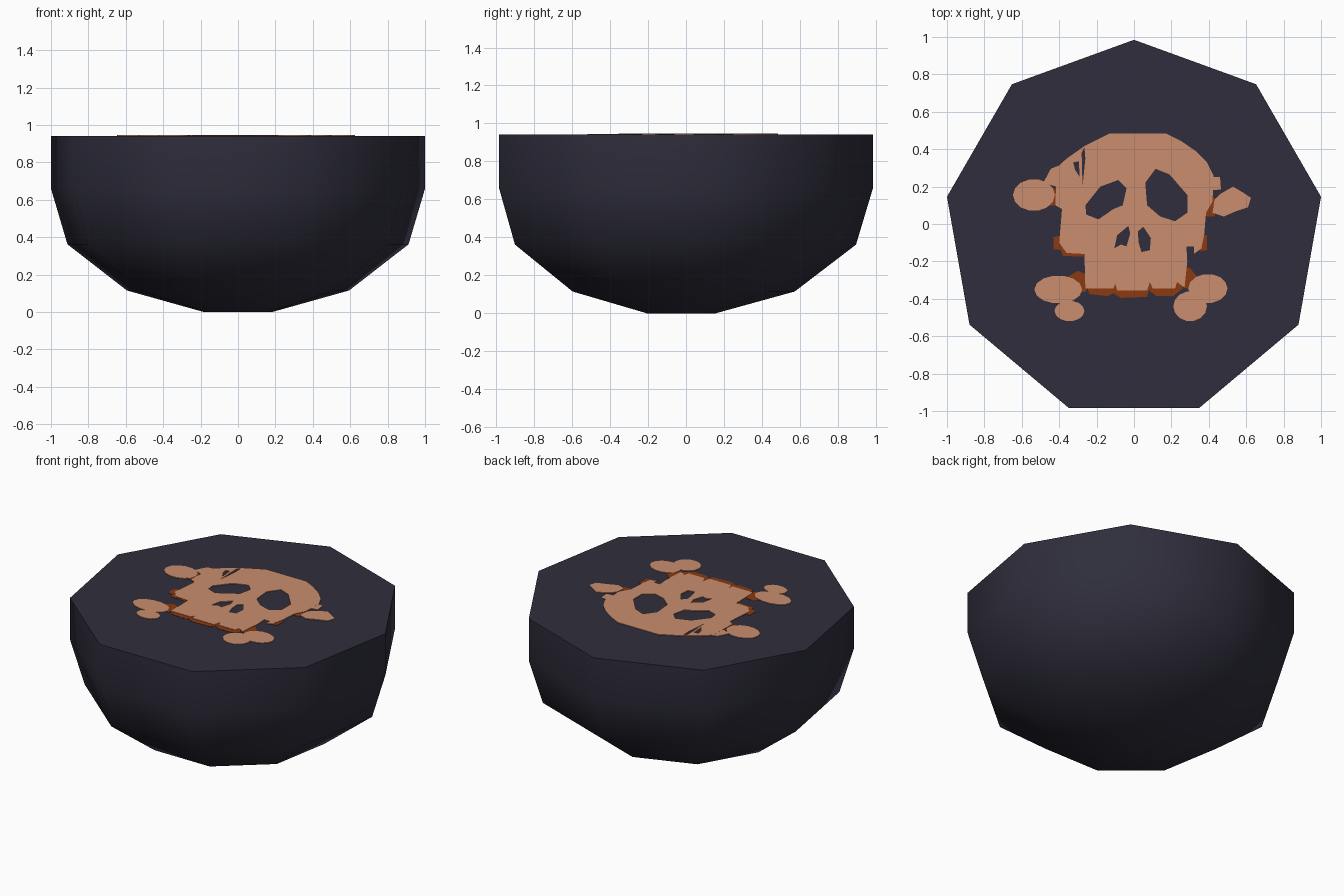
import bpy, bmesh, math

TOP = 0.942


def material(name, rgb):
    m = bpy.data.materials.new(name)
    m.diffuse_color = (*rgb, 1)
    return m


DARK = material("dark slate", (0.028, 0.027, 0.045))
BONE = material("tan bone", (0.59, 0.27, 0.156))
BROWN = material("rust brown", (0.258, 0.042, 0.005))


def plate(name, loops, mat, lift):
    """Thin filled plate on the flat top; loops inside others become holes."""
    cu = bpy.data.curves.new(name, 'CURVE')
    cu.dimensions = '2D'
    cu.fill_mode = 'BOTH'
    cu.extrude = lift / 2
    for pts in loops:
        s = cu.splines.new('POLY')
        s.points.add(len(pts) - 1)
        for p, (x, y) in zip(s.points, pts):
            p.co = (x, y, 0, 1)
        s.use_cyclic_u = True
    ob = bpy.data.objects.new(name, cu)
    ob.location.z = TOP + lift / 2
    bpy.context.collection.objects.link(ob)
    bpy.ops.object.select_all(action='DESELECT')
    ob.select_set(True)
    bpy.context.view_layer.objects.active = ob
    bpy.ops.object.convert(target='MESH')
    ob = bpy.context.object
    ob.data.materials.clear()
    ob.data.materials.append(mat)
    return ob


def oval(cx, cy, rx, ry, n=14):
    return [(cx + rx * math.cos(2 * math.pi * i / n),
             cy + ry * math.sin(2 * math.pi * i / n)) for i in range(n)]


# Nine-sided half-ball body: (radius, height) rings from the bottom up
profile = [(0.186, 0), (0.603, 0.115), (0.926, 0.362), (1.0154, 0.66), (1.0154, TOP)]
bm = bmesh.new()
rings = []
for r, z in profile:
    rings.append([bm.verts.new((r * math.sin(math.radians(40 * i)),
                                r * math.cos(math.radians(40 * i)) - 0.0306, z))
                  for i in range(9)])
for a, b in zip(rings, rings[1:]):
    for i in range(9):
        j = (i + 1) % 9
        bm.faces.new((a[i], a[j], b[j], b[i]))
bm.faces.new(rings[0])
bm.faces.new(rings[-1])
bmesh.ops.recalc_face_normals(bm, faces=bm.faces)
me = bpy.data.meshes.new("half_ball_body")
bm.to_mesh(me)
bm.free()
body = bpy.data.objects.new("half_ball_body", me)
me.materials.append(DARK)
bpy.context.collection.objects.link(body)
bpy.context.view_layer.objects.active = body
body.select_set(True)
bpy.ops.object.shade_smooth_by_angle(angle=math.radians(60))

# Skull emblem with eye, nose and crack openings
skull = [(-0.13, 0.485), (0.17, 0.485), (0.25, 0.445), (0.33, 0.39), (0.39, 0.33),
         (0.425, 0.26), (0.42, 0.12), (0.385, 0.06), (0.375, -0.06), (0.36, -0.13),
         (0.32, -0.16), (0.32, -0.12), (0.28, -0.12), (0.285, -0.2), (0.27, -0.34),
         (0.23, -0.31), (0.22, -0.345), (0.1, -0.345), (0.085, -0.31), (0.07, -0.355),
         (-0.09, -0.355), (-0.1, -0.32), (-0.11, -0.345), (-0.26, -0.345),
         (-0.265, -0.16), (-0.36, -0.155), (-0.4, -0.1), (-0.385, 0.08),
         (-0.42, 0.1), (-0.415, 0.3), (-0.36, 0.35), (-0.26, 0.42)]
left_eye = [(-0.26, 0.1), (-0.18, 0.2), (-0.085, 0.235), (-0.04, 0.19),
            (-0.06, 0.1), (-0.11, 0.08), (-0.19, 0.025), (-0.255, 0.05)]
right_eye = [(0.06, 0.22), (0.115, 0.295), (0.19, 0.265), (0.285, 0.155),
             (0.285, 0.06), (0.22, 0.015), (0.14, 0.04), (0.07, 0.1)]
left_nostril = [(-0.105, -0.13), (-0.09, -0.06), (-0.03, -0.01), (-0.02, -0.05),
                (-0.04, -0.12), (-0.07, -0.11)]
right_nostril = [(0.02, -0.04), (0.05, -0.015), (0.09, -0.075), (0.085, -0.14),
                 (0.04, -0.15), (0.025, -0.1)]
slit = [(-0.325, 0.33), (-0.295, 0.335), (-0.29, 0.25), (-0.315, 0.29)]
crack = [(-0.28, 0.38), (-0.265, 0.41), (-0.26, 0.35), (-0.275, 0.2)]
plate("skull", [skull, left_eye, right_eye, left_nostril, right_nostril, slit, crack],
      BONE, 0.004)

# Bone ends around the skull
for name, shape in {
    "left_upper_bone": oval(-0.535, 0.155, 0.112, 0.085),
    "left_upper_chip": [(-0.485, 0.22), (-0.415, 0.2), (-0.41, 0.31), (-0.445, 0.295)],
    "right_upper_bone": [(0.42, 0.06), (0.48, 0.04), (0.55, 0.07), (0.61, 0.09), (0.625, 0.14),
                         (0.58, 0.17), (0.53, 0.2), (0.46, 0.16), (0.43, 0.13)],
    "right_upper_chip": [(0.415, 0.18), (0.465, 0.185), (0.46, 0.25), (0.415, 0.25)],
    "left_lower_bone": oval(-0.405, -0.35, 0.128, 0.075),
    "left_lower_knob": oval(-0.345, -0.465, 0.08, 0.055),
    "right_lower_bone": oval(0.395, -0.345, 0.105, 0.078),
    "right_lower_knob": oval(0.3, -0.44, 0.09, 0.08),
}.items():
    plate(name, [shape], BONE, 0.0035)

# Rust brown edging under the skull and bones
for name, shape in {
    "jaw_edge": [(-0.25, -0.33), (0.26, -0.31), (0.26, -0.345), (0.21, -0.385), (0.12, -0.385),
                 (0.08, -0.355), (0.07, -0.39), (-0.07, -0.395), (-0.11, -0.37),
                 (-0.14, -0.385), (-0.24, -0.375)],
    "left_cheek_edge": [(-0.43, -0.07), (-0.38, -0.06), (-0.27, -0.14), (-0.27, -0.175),
                        (-0.38, -0.17), (-0.39, -0.14), (-0.43, -0.135)],
    "right_cheek_edge": [(0.36, -0.06), (0.39, -0.06), (0.39, -0.14), (0.35, -0.145)],
    "left_temple_edge": [(-0.45, 0.1), (-0.4, 0.1), (-0.4, 0.19), (-0.45, 0.19)],
    "right_temple_edge": [(0.375, 0.04), (0.43, 0.04), (0.45, 0.13), (0.41, 0.15), (0.38, 0.08)],
    "left_bone_edge": [(-0.35, -0.28), (-0.3, -0.25), (-0.255, -0.27), (-0.255, -0.36), (-0.3, -0.37)],
    "right_bone_edge": [(0.275, -0.23), (0.3, -0.235), (0.335, -0.28), (0.3, -0.35), (0.27, -0.34)],
}.items():
    plate(name, [shape], BROWN, 0.002)
